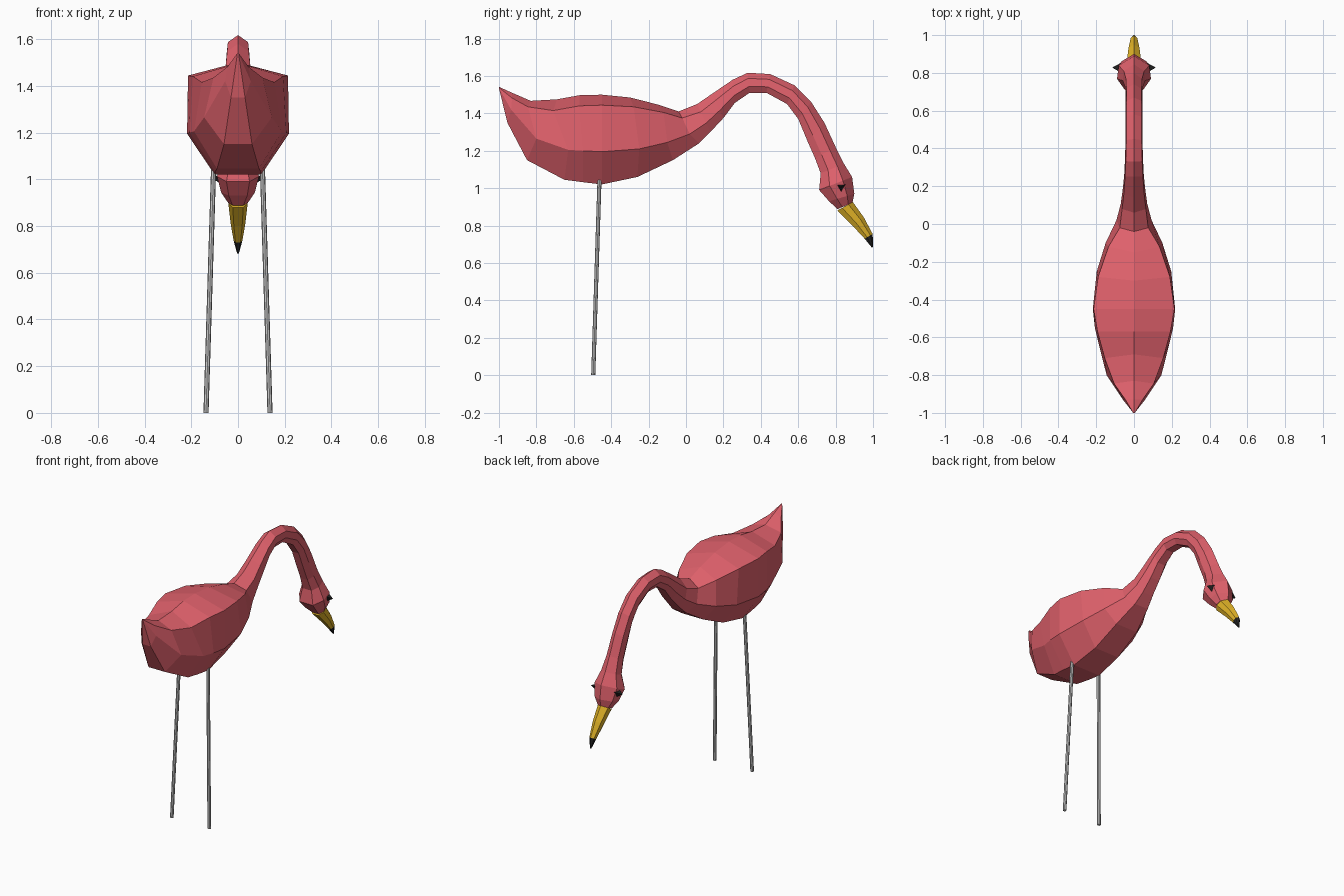
import bpy, bmesh, math
from mathutils import Vector, Matrix

if "Cube" in bpy.data.objects:
    bpy.data.objects.remove(bpy.data.objects["Cube"])


def material(name, rgb):
    m = bpy.data.materials.new(name)
    m.diffuse_color = (*rgb, 1)
    m.use_nodes = True
    m.node_tree.nodes["Principled BSDF"].inputs["Base Color"].default_value = m.diffuse_color
    return m


pink = material("pink", (0.75, 0.12, 0.15))
yellow = material("yellow", (0.75, 0.45, 0.02))
black = material("black", (0.015, 0.015, 0.015))


def finish(name, bm, mat=None):
    bmesh.ops.remove_doubles(bm, verts=bm.verts, dist=1e-5)
    bmesh.ops.recalc_face_normals(bm, faces=bm.faces)
    me = bpy.data.meshes.new(name)
    bm.to_mesh(me)
    bm.free()
    ob = bpy.data.objects.new(name, me)
    bpy.context.collection.objects.link(ob)
    if mat:
        me.materials.append(mat)
    return ob


def ring(top, upper, lower, bottom):
    """Seven-sided section: ridge on top, mirrored sides, flat underside."""
    side = [upper, lower, bottom]
    pts = [Vector((0, *top))] + [Vector((w, y, z)) for y, z, w in side]
    return pts + [Vector((-w, y, z)) for y, z, w in reversed(side)]


def tube_ring(top, bottom, w):
    t, b = Vector(top), Vector(bottom)
    u, l = t.lerp(b, 0.28), t.lerp(b, 0.68)
    return ring(top, (*u, w * 0.9), (*l, w), (*b, w * 0.55))


def loft(name, rings, mat):
    bm = bmesh.new()
    vs = [[bm.verts.new(p) for p in r] for r in rings]
    n = len(rings[0])
    for a, b in zip(vs, vs[1:]):
        for i in range(n):
            j = (i + 1) % n
            bm.faces.new((a[i], a[j], b[j], b[i]))
    bm.faces.new(vs[0])
    bm.faces.new(vs[-1])
    return finish(name, bm, mat)


# Body from tail tip to chest: ridge, upper edge, lower edge, underside
e = 0.004
body = [
    ((-1, 1.542), (-1, 1.538, e), (-1, 1.534, e), (-0.998, 1.528, e)),
    ((-.93, 1.51), (-.93, 1.482, .045), (-.935, 1.42, .055), (-.955, 1.35, .03)),
    ((-.83, 1.467), (-.845, 1.435, .105), (-.8, 1.265, .145), (-.85, 1.15, .06)),
    ((-.69, 1.475), (-.71, 1.415, .155), (-.63, 1.205, .188), (-.65, 1.045, .09)),
    ((-.57, 1.497), (-.57, 1.44, .193), (-.55, 1.2, .207), (-.55, 1.032, .098)),
    ((-.45, 1.5), (-.45, 1.444, .214), (-.45, 1.195, .218), (-.45, 1.02, .1)),
    ((-.3, 1.485), (-.28, 1.435, .19), (-.25, 1.21, .197), (-.26, 1.06, .09)),
    ((-.15, 1.447), (-.12, 1.405, .135), (-.1, 1.245, .15), (-.07, 1.15, .08)),
    ((-.04, 1.41), (-.02, 1.375, .075), (.02, 1.29, .093), (.07, 1.24, .05)),
]
# Neck and head: upper line, inner line, half width
neck = [
    ((.06, 1.45), (.13, 1.3), .07), ((.14, 1.505), (.2, 1.375), .06),
    ((.25, 1.58), (.26, 1.455), .052), ((.33, 1.617), (.34, 1.51), .048),
    ((.45, 1.61), (.43, 1.51), .045), ((.58, 1.55), (.54, 1.45), .045),
    ((.67, 1.46), (.6, 1.37), .045), ((.74, 1.35), (.65, 1.25), .045),
    ((.80, 1.22), (.69, 1.16), .047), ((.845, 1.13), (.72, 1.08), .06),
    ((.888, 1.06), (.712, .99), .09), ((.90, .97), (.765, .93), .072),
    ((.89, .922), (.81, .888), .042),
]
loft("body_and_neck", [ring(*s) for s in body] + [tube_ring(*s) for s in neck], pink)

# Beak and dark beak tip
joint = ((.998, .755), (.955, .73), .019)
loft("beak", [tube_ring((.892, .926), (.808, .88), .041),
              tube_ring((.95, .845), (.89, .80), .032), tube_ring(*joint)], yellow)
loft("beak_tip", [tube_ring(*joint), tube_ring((1, .685), (.994, .682), .004)], black)

for s, side in ((1, "right"), (-1, "left")):
    # Pointed eye
    bm = bmesh.new()
    bmesh.ops.create_cone(bm, cap_ends=True, segments=3, radius1=.03, radius2=0, depth=.045)
    for v in bm.verts:
        x, y, z = v.co
        v.co = (s * (.093 + z), .828 - y, 1.007 + x * .9)
    bmesh.ops.rotate(bm, verts=bm.verts, cent=(0, .828, 1.007),
                     matrix=Matrix.Rotation(math.radians(-30), 3, 'X'))
    finish(side + "_eye", bm, black)

    # Splayed leg with a level foot end
    bm = bmesh.new()
    bmesh.ops.create_cone(bm, cap_ends=True, segments=8, radius1=.011, radius2=.011, depth=1.05)
    for v in bm.verts:
        z = v.co.z + .525
        v.co = (s * (.137 - .031 * z) + v.co.x, -.496 + .032 * z + v.co.y, z)
    finish(side + "_leg", bm)
